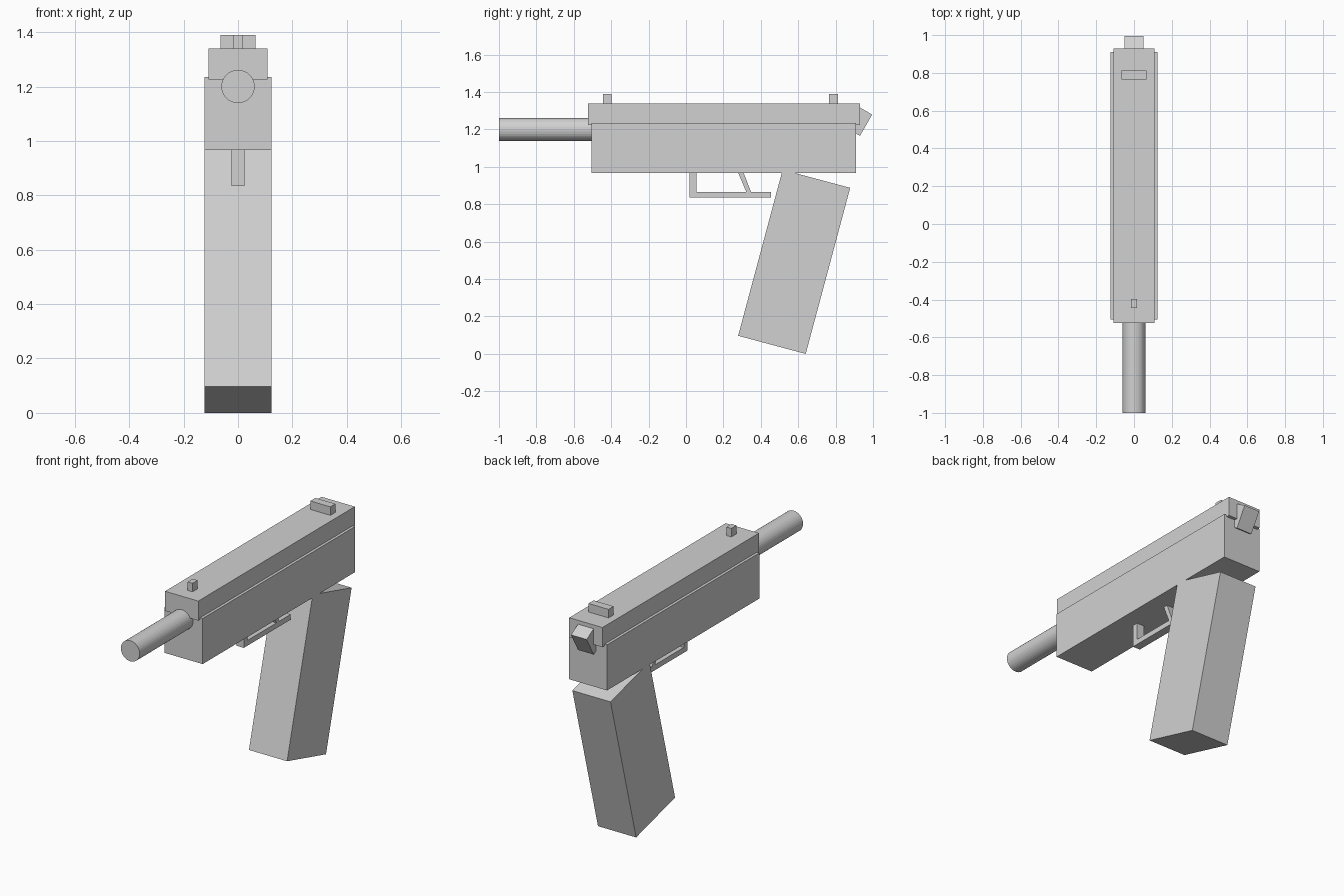
import bpy, bmesh, math
from mathutils import Matrix

cube = bpy.data.objects.get("Cube")
if cube:
    bpy.data.objects.remove(cube, do_unlink=True)

# Single plain grey finish
grey = bpy.data.materials.new("plain grey")
grey.use_nodes = True
COLOR = (0.64, 0.64, 0.64, 1)
grey.diffuse_color = COLOR
bsdf = next(n for n in grey.node_tree.nodes if n.type == 'BSDF_PRINCIPLED')
bsdf.inputs["Base Color"].default_value = COLOR


def finish(name, bm):
    bmesh.ops.recalc_face_normals(bm, faces=bm.faces)
    mesh = bpy.data.meshes.new(name)
    bm.to_mesh(mesh)
    bm.free()
    mesh.materials.append(grey)
    obj = bpy.data.objects.new(name, mesh)
    bpy.context.collection.objects.link(obj)
    return obj


def slab(name, half_width, profile):
    """Extrude a side profile of (y, z) points across the width."""
    bm = bmesh.new()
    face = bm.faces.new([bm.verts.new((-half_width, y, z)) for y, z in profile])
    grown = bmesh.ops.extrude_face_region(bm, geom=[face])["geom"]
    verts = [v for v in grown if isinstance(v, bmesh.types.BMVert)]
    bmesh.ops.translate(bm, verts=verts, vec=(2 * half_width, 0, 0))
    return finish(name, bm)


def box(name, half_width, y0, y1, z0, z1):
    return slab(name, half_width, [(y0, z0), (y1, z0), (y1, z1), (y0, z1)])


def tilted(name, half_width, y, z, depth, height, degrees):
    """Box with its lower rear corner at (y, z), leaning back by an angle."""
    c, s = math.cos(math.radians(degrees)), math.sin(math.radians(degrees))
    corners = [(0, 0), (0, height), (-depth, height), (-depth, 0)]
    return slab(name, half_width, [(y + a * c + b * s, z - a * s + b * c) for a, b in corners])


# Body
box("frame", 0.124, -0.505, 0.91, 0.967, 1.235)
box("slide", 0.108, -0.523, 0.93, 1.225, 1.34)
tilted("grip", 0.124, 0.64, 0.0, 0.374, 0.919, 15)

# Sights
box("front_sight", 0.016, -0.445, -0.398, 1.33, 1.39)
box("rear_sight", 0.065, 0.765, 0.812, 1.33, 1.39)

# Hammer
tilted("hammer", 0.051, 0.93, 1.166, 0.1, 0.131, 30)

# Trigger and its guard
slab("trigger_guard", 0.024, [(0.02, 0.835), (0.455, 0.835), (0.455, 0.866),
                              (0.055, 0.866), (0.055, 0.98), (0.02, 0.98)])
slab("trigger", 0.024, [(0.325, 0.86), (0.35, 0.86), (0.303, 0.98), (0.274, 0.98)])

# Barrel
bm = bmesh.new()
bmesh.ops.create_cone(bm, cap_ends=True, segments=32, radius1=0.061, radius2=0.061, depth=0.6,
                      matrix=Matrix.Translation((0, -0.7, 1.2)) @ Matrix.Rotation(math.pi / 2, 4, 'X'))
finish("barrel", bm)
